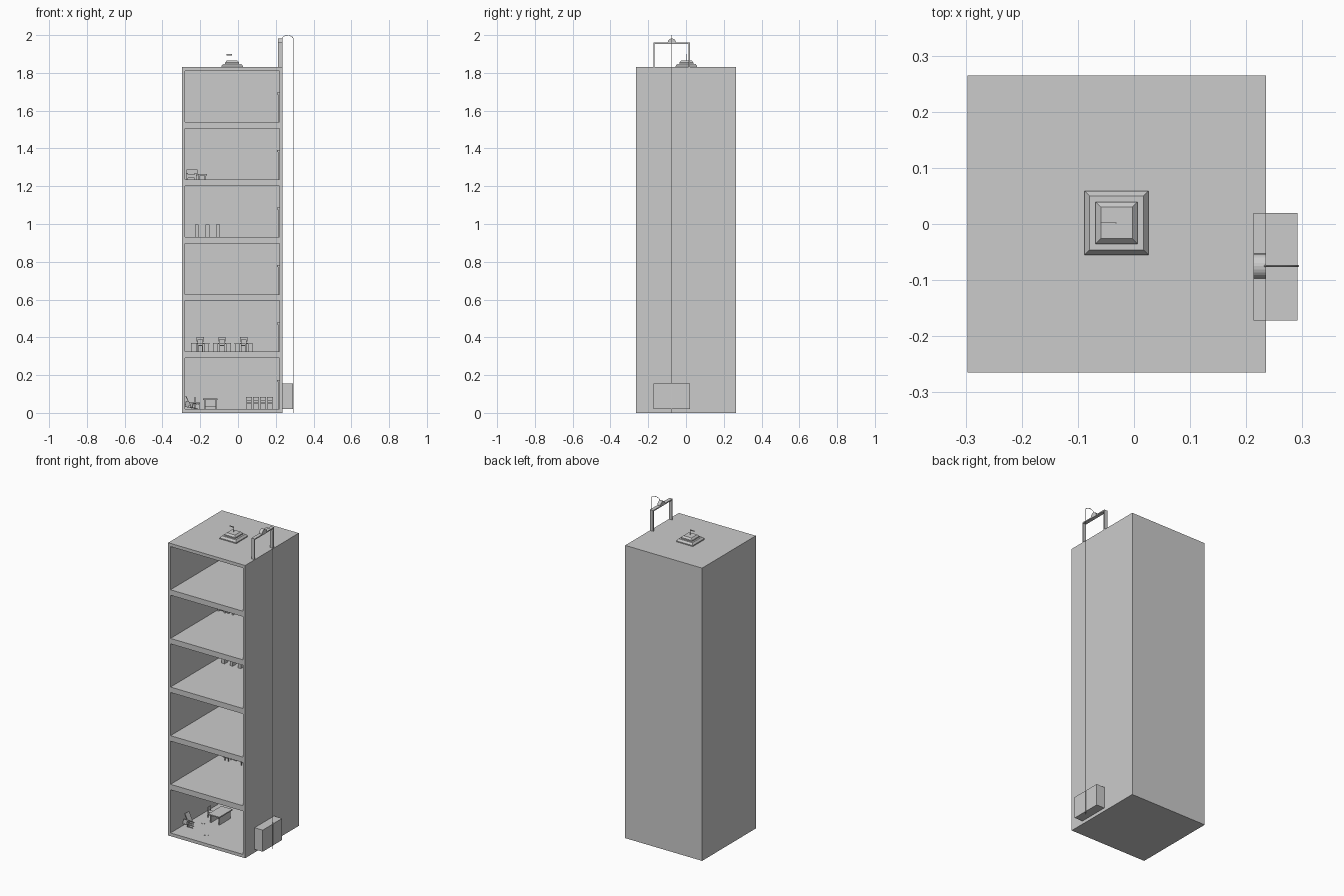
import bpy, bmesh, math
from mathutils import Matrix, Vector

if "Cube" in bpy.data.objects:
    bpy.data.objects.remove(bpy.data.objects["Cube"])

BACK = 0.25                                    # inner face of the back wall
FLOORS = [0.02 + 0.304 * i for i in range(6)]


def finish(name, bm):
    bmesh.ops.recalc_face_normals(bm, faces=bm.faces[:])
    me = bpy.data.meshes.new(name)
    bm.to_mesh(me)
    bm.free()
    ob = bpy.data.objects.new(name, me)
    bpy.context.collection.objects.link(ob)
    return ob


def boxes(name, spans, loc=(0, 0, 0), rot=(0, 0, 0)):
    """One object from boxes given as (x0, x1, y0, y1, z0, z1)."""
    bm = bmesh.new()
    for x0, x1, y0, y1, z0, z1 in spans:
        m = Matrix.Translation(((x0 + x1) / 2, (y0 + y1) / 2, (z0 + z1) / 2))
        bmesh.ops.create_cube(bm, size=1, matrix=m @ Matrix.Diagonal((x1 - x0, y1 - y0, z1 - z0, 1)))
    ob = finish(name, bm)
    ob.location, ob.rotation_euler = loc, rot
    return ob


def tier(name, c, levels):
    """Square stacked tier from (half width, z) levels."""
    bm = bmesh.new()
    rings = [[bm.verts.new((c[0] + sx * h, c[1] + sy * h, z))
              for sx, sy in ((-1, -1), (1, -1), (1, 1), (-1, 1))] for h, z in levels]
    for a, b in zip(rings, rings[1:]):
        for i in range(4):
            bm.faces.new((a[i], a[(i + 1) % 4], b[(i + 1) % 4], b[i]))
    bm.faces.new(rings[0])
    bm.faces.new(rings[-1])
    return finish(name, bm)


def legs(w, d, h, t):
    return [(sx * (w - t) - t, sx * (w - t) + t, sy * (d - t) - t, sy * (d - t) + t, 0, h)
            for sx in (-1, 1) for sy in (-1, 1)]


def chair(name, loc, rot=(0, 0, 0)):
    boxes(name, legs(.014, .014, .03, .0018) + [(-.014, .014, -.014, .014, .03, .035),
          (-.014, -.011, .011, .014, .035, .045), (.011, .014, .011, .014, .035, .045),
          (-.015, .015, .011, .014, .042, .065)], loc, rot)


# tower with six open rooms
tower = boxes("tower", [(-.297, .235, -.265, .265, 0, 1.83)])
cutter = boxes("room_cutter", [(-.281, .22, -.4, BACK, z, z + .27) for z in FLOORS])
mod = tower.modifiers.new("rooms", 'BOOLEAN')
mod.object, mod.operation, mod.solver = cutter, 'DIFFERENCE', 'EXACT'
bpy.context.view_layer.objects.active = tower
bpy.ops.object.modifier_apply(modifier=mod.name)
bpy.data.objects.remove(cutter)

# lift doors on the right wall of each room
for i, z in enumerate(FLOORS):
    boxes(f"lift_door_{i + 1}", [(.211, .221, -.125, -.077, z, z + .145), (.211, .221, -.074, -.026, z, z + .145),
                                 (.207, .221, -.13, -.02, z + .145, z + .155)])

# roof hatch and small flag
C = (-.031, .002)
tier("roof_base", C, [(.057, 1.83), (.057, 1.836), (.048, 1.848)])
tier("roof_top", C, [(.0375, 1.848), (.0375, 1.855), (.028, 1.865)])
boxes("flag", [(-.033, -.031, .001, .003, 1.865, 1.9), (-.06, -.032, .0015, .0025, 1.893, 1.9)])

# lift frame, pulley, car and cable
boxes("lift_frame", [(.213, .235, -.172, -.166, 1.83, 1.96), (.213, .235, .014, .02, 1.83, 1.96),
                     (.213, .235, -.172, .02, 1.953, 1.96)])
bm = bmesh.new()
bmesh.ops.create_cone(bm, cap_ends=True, segments=24, radius1=.022, radius2=.022, depth=.022,
                      matrix=Matrix.Translation((.224, -.075, 1.96)) @ Matrix.Rotation(math.pi / 2, 4, 'Y'))
bmesh.ops.bisect_plane(bm, geom=bm.verts[:] + bm.edges[:] + bm.faces[:], plane_co=(0, 0, 1.957),
                       plane_no=(0, 0, -1), clear_outer=True)
bmesh.ops.holes_fill(bm, edges=bm.edges[:], sides=0)
finish("pulley", bm)
boxes("lift_car", [(.235, .291, -.172, .02, .02, .155)])

path = [(.231, 1.975)] + [(.2625 + .0305 * math.cos(a), 1.978 + .0205 * math.sin(a))
                          for a in [math.pi * (1 - i / 12) for i in range(13)]] + [(.293, 0)]
cu = bpy.data.curves.new("lift_cable", 'CURVE')
cu.dimensions, cu.bevel_depth, cu.bevel_resolution, cu.use_fill_caps = '3D', .0015, 1, True
sp = cu.splines.new('POLY')
sp.points.add(len(path) - 1)
for p, (x, z) in zip(sp.points, path):
    p.co = (x, -.075, z, 1)
bpy.context.collection.objects.link(bpy.data.objects.new("lift_cable", cu))


def frames(name, items):
    """Thin pictures on the back wall: x, z, width, height, tilt."""
    for i, (x, z, w, h, r) in enumerate(items):
        boxes(f"{name}_{i + 1}", [(-w / 2, w / 2, -.002, .001, -h / 2, h / 2)], (x, BACK - .001, z), (0, r, 0))


# first floor: desk, toppled chair, waiting chairs, loose papers, tilted pictures
z = FLOORS[0]
boxes("desk", [(-.185, -.108, -.03, .1, z + .048, z + .055), (-.178, -.172, -.02, .09, z, z + .05),
               (-.12, -.114, -.02, .09, z, z + .05), (-.178, -.114, .05, .055, z + .01, z + .05)])
chair("desk_chair", (-.215, .04, z), (0, 0, math.pi / 2))
chair("toppled_chair", (-.215, -.13, z + .014), (0, math.radians(-78), .4))
boxes("leaning_board", [(-.002, .002, -.02, .02, 0, .075)], (-.245, -.11, z + .002), (0, math.radians(-25), 0))
for i, (x, y, r) in enumerate([(-.1, -.17, .4), (-.2, -.05, 1.1)]):
    boxes(f"paper_{i + 1}", [(-.012, .012, -.008, .008, 0, .001)], (x, y, z), (0, 0, r))
for i in range(4):
    chair(f"waiting_chair_{i + 1}", (.058 + .037 * i, .22, z))
frames("tilted_picture", [(-.117, .165, .022, .028, .25), (-.042, .178, .017, .014, 0), (-.042, .16, .016, .013, 0),
                          (-.078, .132, .025, .018, .1), (-.04, .12, .03, .024, .2)])

# second floor: three computer desks
z = FLOORS[1]
for i in range(3):
    x = -.2 + .115 * i
    boxes(f"computer_desk_{i + 1}", [(-.048, .048, .2, .248, z + .04, z + .045), (-.046, -.02, .205, .248, z, z + .04),
                                     (.022, .046, .205, .248, z, z + .04)], (x, 0, 0))
    boxes(f"monitor_{i + 1}", [(-.019, .019, .222, .226, z + .053, z + .078), (-.003, .003, .222, .23, z + .045, z + .056),
                               (-.01, .01, .217, .235, z + .045, z + .047)], (x, 0, 0))
    chair(f"office_chair_{i + 1}", (x, .185, z), (0, 0, math.pi))

# third floor: wall pictures
frames("wall_picture", [(.018, .79, .024, .03, 0), (.047, .79, .022, .03, 0), (.078, .799, .013, .013, 0),
                        (.092, .799, .013, .013, 0), (.078, .783, .013, .013, 0), (.092, .783, .013, .013, 0),
                        (.008, .745, .045, .03, 0), (.06, .757, .03, .018, 0), (.06, .725, .03, .018, 0),
                        (.097, .745, .028, .03, 0)])

# fourth floor: three cabinets
z = FLOORS[3]
for i in range(3):
    boxes(f"cabinet_{i + 1}", [(-.01, .01, .165, .2, z, z + .066)], (-.218 + .056 * i, 0, 0))

# fifth floor: armchair and low table
z = FLOORS[4]
boxes("armchair", [(-.275, -.22, .19, .245, z + .008, z + .025), (-.275, -.266, .19, .245, z, z + .035),
                   (-.229, -.22, .19, .245, z, z + .035), (-.272, -.215, .235, .245, z + .02, z + .052)])
boxes("low_table", [(-.212, -.165, .19, .24, z + .022, z + .029), (-.208, -.2, .195, .235, z, z + .022),
                    (-.177, -.169, .195, .235, z, z + .022)])
